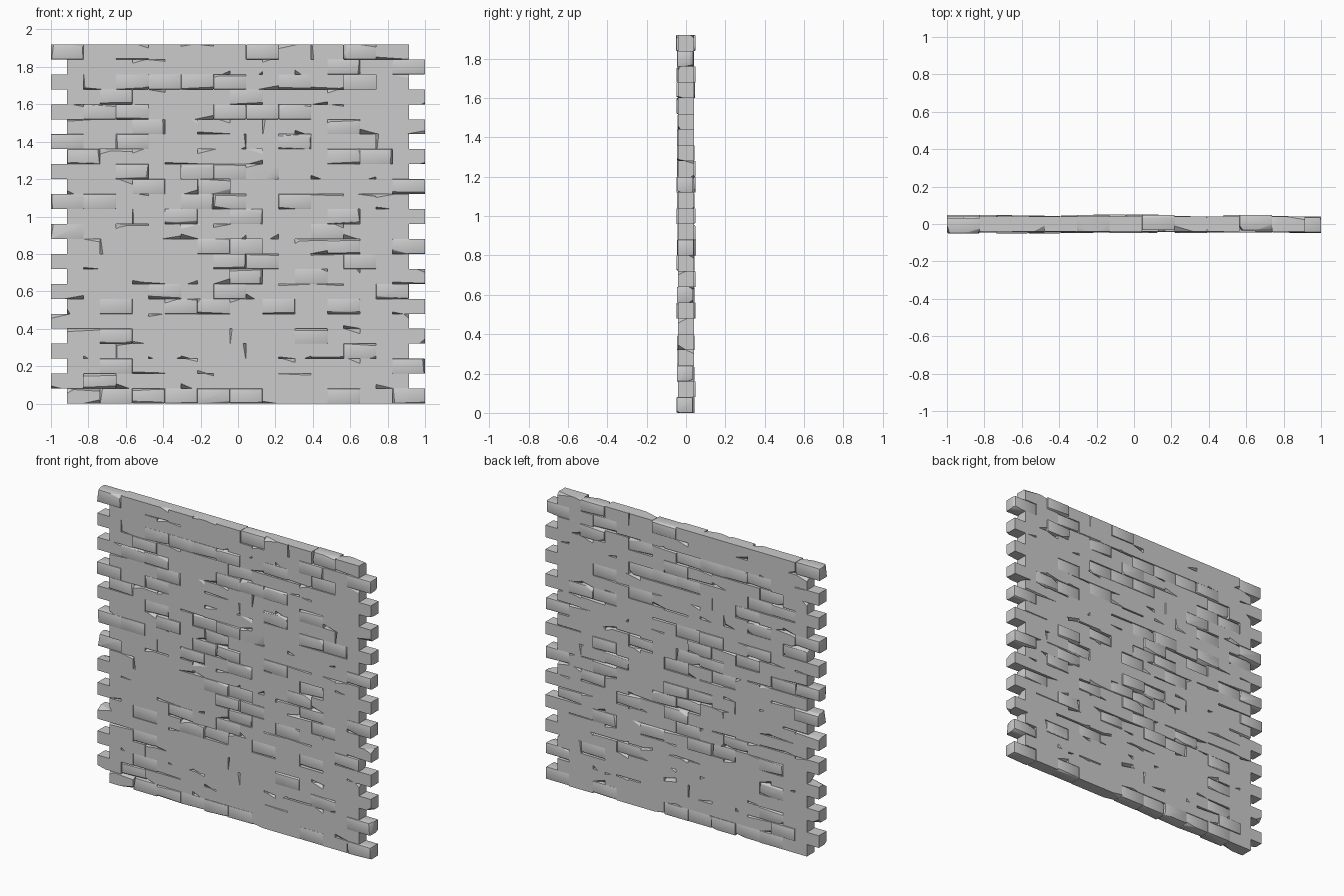
import bpy
import bmesh
import random
from mathutils import Vector

cube = bpy.data.objects.get("Cube")
if cube:
    bpy.data.objects.remove(cube, do_unlink=True)

random.seed(11)
ROWS, PER_ROW = 24, 11
HEIGHT = 1.92 / ROWS
LENGTH = 2.0 / (PER_ROW + 0.5)
DEPTH = 0.082

stone = bpy.data.materials.new("light_grey_stone")
stone.use_nodes = True
grey = (0.6, 0.6, 0.6, 1)
stone.diffuse_color = grey
stone.node_tree.nodes["Principled BSDF"].inputs["Base Color"].default_value = grey


def cut(bm, point, normal):
    """Slice a chip off a brick and close the wound."""
    geom = bm.verts[:] + bm.edges[:] + bm.faces[:]
    bmesh.ops.bisect_plane(bm, geom=geom, plane_co=point, plane_no=normal,
                           dist=1e-5, clear_outer=True)
    rim = [e for e in bm.edges if e.is_boundary]
    if rim:
        bmesh.ops.holes_fill(bm, edges=rim, sides=0)


def chip_corner(bm, half):
    """Wedge running from one corner along the brick."""
    s = [random.choice((-1, 1)) for _ in range(3)]
    corner = Vector([a * b for a, b in zip(s, half)])
    reach = (random.uniform(0.015, 0.11), random.uniform(0.012, 0.05),
             random.uniform(0.008, 0.028))
    normal = Vector([a / r for a, r in zip(s, reach)])
    point = corner - Vector((s[0] * reach[0], 0, 0))
    cut(bm, point, normal.normalized())


def chip_edge(bm, half):
    """Slightly tilted chamfer along a long edge or an end edge."""
    sy, s = random.choice((-1, 1)), random.choice((-1, 1))
    tilt = random.uniform(-0.07, 0.07)
    size = random.uniform(0.004, 0.011)
    if random.random() < 0.7:
        point = Vector((0, sy * half.y, s * (half.z - size)))
        normal = Vector((tilt, sy * random.uniform(0.3, 0.8), s))
    else:
        point = Vector((s * (half.x - size), sy * half.y, 0))
        normal = Vector((s, sy * random.uniform(0.3, 0.8), tilt * 3))
    cut(bm, point, normal.normalized())


def make_brick(name, centre):
    half = Vector((LENGTH, DEPTH, HEIGHT)) / 2
    bm = bmesh.new()
    bmesh.ops.create_cube(bm, size=1)
    bmesh.ops.scale(bm, vec=half * 2, verts=bm.verts)
    worn = random.random() < 0.3
    for _ in range(random.choice((0, 1, 1, 2))):
        chip_corner(bm, half)
    for _ in range(random.choice((1, 2, 3)) if worn else random.choice((0, 0, 1))):
        chip_edge(bm, half)
    # Worn bricks get softened edges and stand proud of the wall
    if worn:
        bmesh.ops.bevel(bm, geom=bm.edges[:], offset=0.0035, segments=2,
                        profile=0.5, affect='EDGES', clamp_overlap=True)
        centre = centre + Vector((0, random.uniform(-0.009, 0.009), 0))
    bmesh.ops.recalc_face_normals(bm, faces=bm.faces)
    mesh = bpy.data.meshes.new(name)
    bm.to_mesh(mesh)
    bm.free()
    mesh.materials.append(stone)
    brick = bpy.data.objects.new(name, mesh)
    brick.location = centre
    bpy.context.collection.objects.link(brick)
    return brick


# Running bond: alternate courses shift by half a brick, leaving toothed ends
bpy.ops.object.select_all(action='DESELECT')
for row in range(ROWS):
    start = -1 + (LENGTH / 2 if row % 2 == 0 else 0)
    for col in range(PER_ROW):
        centre = Vector((start + (col + 0.5) * LENGTH, 0, (row + 0.5) * HEIGHT))
        brick = make_brick(f"brick_row{row + 1}_{col + 1}", centre)
        brick.select_set(True)
        bpy.context.view_layer.objects.active = brick
bpy.ops.object.shade_smooth_by_angle(angle=0.5)
